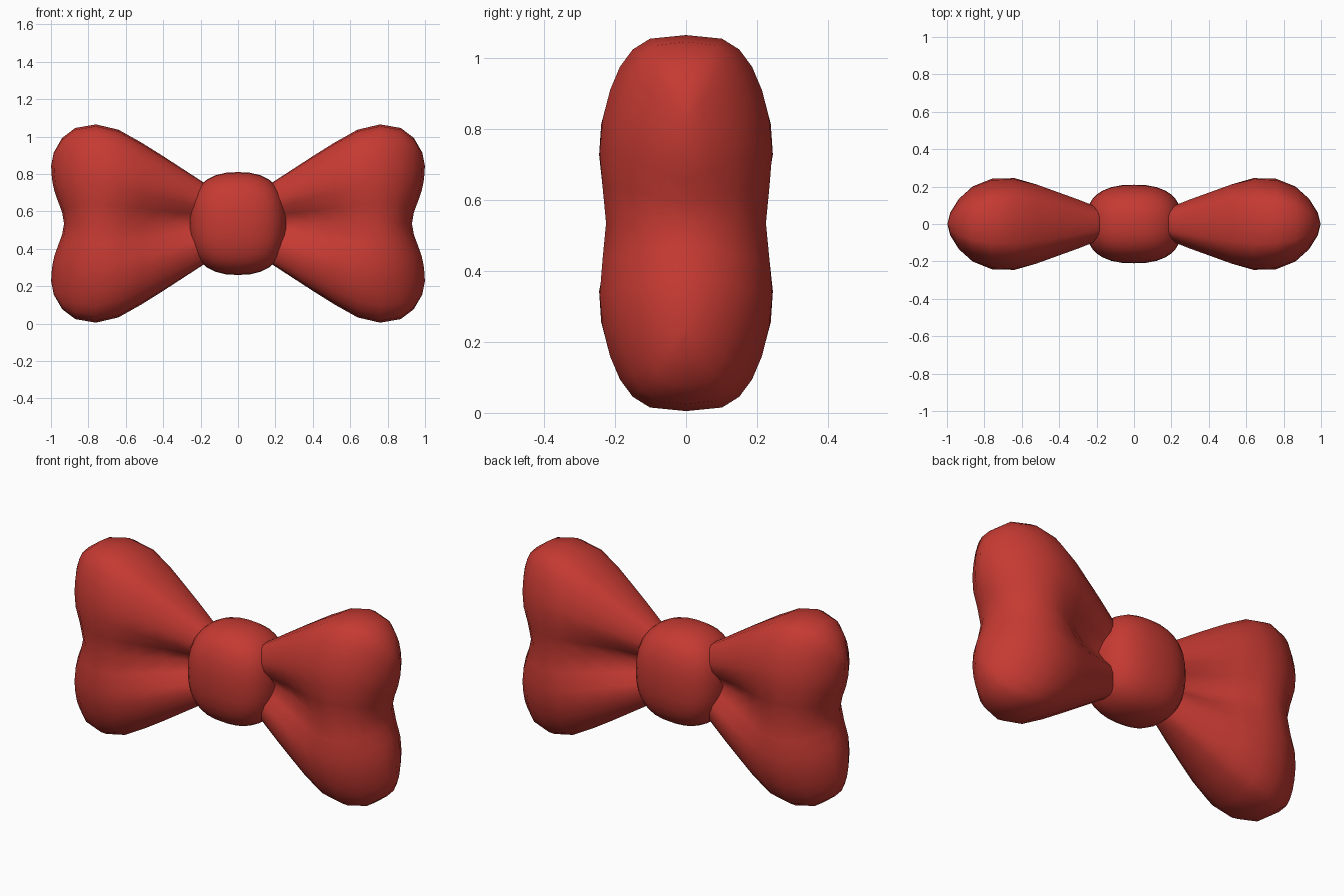
import bpy, bmesh, math

cube = bpy.data.objects.get("Cube")
if cube:
    bpy.data.objects.remove(cube, do_unlink=True)

CENTRE = 0.535

red = bpy.data.materials.new("red_fabric")
red.use_nodes = True
colour = (0.56, 0.042, 0.032, 1)
red.diffuse_color = colour
red.node_tree.nodes["Principled BSDF"].inputs["Base Color"].default_value = colour


def add_object(name, bm):
    bmesh.ops.recalc_face_normals(bm, faces=bm.faces)
    for f in bm.faces:
        f.smooth = True
    mesh = bpy.data.meshes.new(name)
    bm.to_mesh(mesh)
    bm.free()
    mesh.materials.append(red)
    obj = bpy.data.objects.new(name, mesh)
    obj.location.z = CENTRE
    bpy.context.collection.objects.link(obj)
    return obj


def spow(v, p):
    return math.copysign(abs(v) ** p, v)


# Loop: pinched cross-sections lofted outwards from the knot
# station: x, half height, half depth, crease strength, end notch
STATIONS = [
    (0.12, 0.18, 0.07, 0.80, 0.0),
    (0.20, 0.23, 0.105, 0.80, 0.0),
    (0.30, 0.295, 0.15, 0.72, 0.0),
    (0.40, 0.36, 0.19, 0.58, 0.0),
    (0.52, 0.435, 0.238, 0.40, 0.0),
    (0.64, 0.502, 0.268, 0.22, 0.01),
    (0.76, 0.53, 0.262, 0.14, 0.025),
    (0.87, 0.511, 0.215, 0.10, 0.045),
    (0.94, 0.458, 0.15, 0.08, 0.06),
    (0.985, 0.38, 0.075, 0.05, 0.066),
    (1.0, 0.31, 0.0, 0.0, 0.07),
]
SIDES = 32


def section(bm, x, height, depth, crease, notch):
    ring = []
    for i in range(SIDES):
        a = math.tau * i / SIDES
        u = math.sin(a)
        z = height * u
        pinch = 1 - crease * math.exp(-(u / 0.3) ** 2)
        y = depth * spow(math.cos(a), 0.58) * pinch
        ring.append(bm.verts.new((x - notch * math.exp(-(z / 0.15) ** 2), y, z)))
    return ring


def make_loop(name, side):
    bm = bmesh.new()
    rings = [section(bm, *s) for s in STATIONS]
    for r, q in zip(rings, rings[1:]):
        for i in range(SIDES):
            j = (i + 1) % SIDES
            bm.faces.new((r[i], r[j], q[j], q[i]))
    bm.faces.new(rings[0])
    # The last section is flat, so its front and back weld into a seam
    bmesh.ops.remove_doubles(bm, verts=bm.verts, dist=0.0005)
    for v in bm.verts:
        v.co.x *= side
    return add_object(name, bm)


make_loop("left_loop", 1)
make_loop("right_loop", -1)

# Knot: a ball pushed out into a soft box
bm = bmesh.new()
bmesh.ops.create_cube(bm, size=2)
bmesh.ops.subdivide_edges(bm, edges=bm.edges, cuts=7, use_grid_fill=True)
for v in bm.verts:
    d = v.co.normalized()
    r = sum(abs(c) ** 2.5 for c in d) ** (-1 / 2.5)
    v.co = (d.x * r * 0.26, d.y * r * 0.21, d.z * r * 0.275)
add_object("knot", bm)
